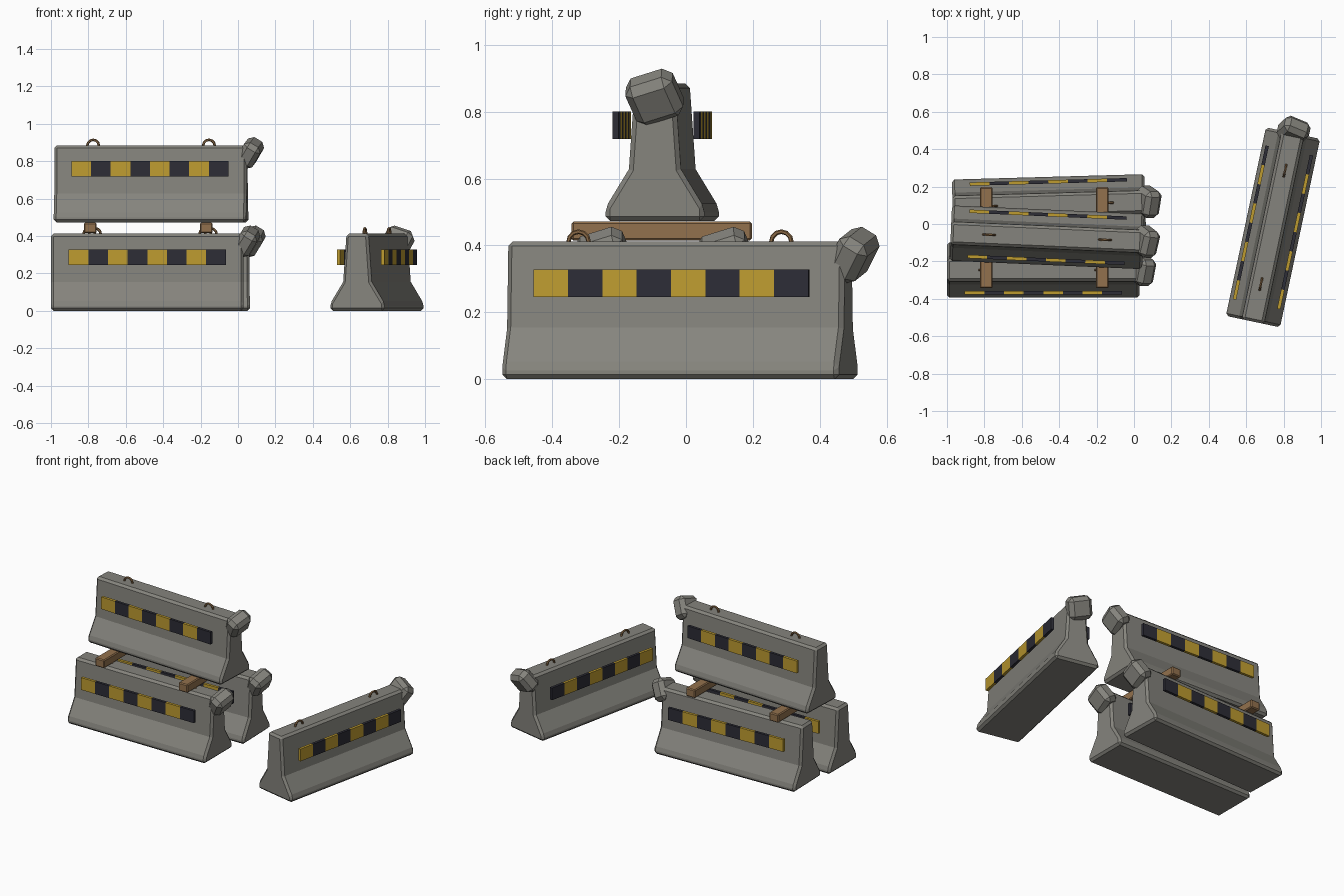
import bpy, bmesh, math
from mathutils import Matrix, Vector

if "Cube" in bpy.data.objects:
    bpy.data.objects.remove(bpy.data.objects["Cube"])


def material(name, rgb):
    m = bpy.data.materials.new(name)
    m.diffuse_color = (*rgb, 1)
    m.use_nodes = True
    m.node_tree.nodes["Principled BSDF"].inputs["Base Color"].default_value = m.diffuse_color
    return m


CONCRETE = material("concrete grey", (0.235, 0.23, 0.205))
YELLOW = material("hazard yellow", (0.52, 0.335, 0.03))
DARK = material("hazard black", (0.026, 0.026, 0.037))
WOOD = material("timber brown", (0.29, 0.165, 0.075))
RUST = material("rusty steel", (0.25, 0.14, 0.06))


def finish(bm, name, mats, matrix, bevel=0.0):
    bmesh.ops.recalc_face_normals(bm, faces=bm.faces)
    me = bpy.data.meshes.new(name)
    bm.to_mesh(me)
    bm.free()
    for m in mats:
        me.materials.append(m)
    ob = bpy.data.objects.new(name, me)
    bpy.context.collection.objects.link(ob)
    ob.matrix_world = matrix
    if bevel:
        mod = ob.modifiers.new("chamfer", 'BEVEL')
        mod.width = bevel
        mod.segments = 1
        mod.limit_method = 'ANGLE'
        mod.angle_limit = math.radians(30)
    return ob


def box(bm, centre, size, index=0):
    mat = Matrix.Translation(centre) @ Matrix.Diagonal((*size, 1))
    verts = bmesh.ops.create_cube(bm, size=1, matrix=mat)["verts"]
    for f in {f for v in verts for f in v.link_faces}:
        f.material_index = index


LENGTH = 1.03
HALF_PROFILE = [(0.148, 0), (0.148, 0.04), (0.078, 0.155), (0.06, 0.412)]


def barrier(label, x, y, z, angle):
    place = Matrix.Translation((x, y, z)) @ Matrix.Rotation(math.radians(angle), 4, 'Z')

    # concrete body: mirrored profile pushed along x
    bm = bmesh.new()
    outline = HALF_PROFILE + [(-w, h) for w, h in reversed(HALF_PROFILE)]
    face = bm.faces.new([bm.verts.new((-LENGTH / 2, w, h)) for w, h in outline])
    ext = bmesh.ops.extrude_face_region(bm, geom=[face], use_keep_orig=True)["geom"]
    bmesh.ops.translate(bm, vec=(LENGTH, 0, 0),
                        verts=[g for g in ext if isinstance(g, bmesh.types.BMVert)])
    finish(bm, label + "_body", [CONCRETE], place, 0.014)

    # tilted concrete lump on the top end corner
    bm = bmesh.new()
    box(bm, (0, 0, 0), (0.10, 0.15, 0.142))
    tilt = Matrix.Rotation(math.radians(31), 4, 'Y') @ Matrix.Rotation(math.radians(20), 4, 'X')
    finish(bm, label + "_end_lump", [CONCRETE],
           place @ Matrix.Translation((0.53, 0, 0.371)) @ tilt, 0.025)

    # striped hazard boards standing off both sides
    bm = bmesh.new()
    for side in (-1, 1):
        for i in range(8):
            box(bm, ((i - 3.5) * 0.105, side * 0.121, 0.287), (0.105, 0.018, 0.082), i % 2)
    finish(bm, label + "_hazard_boards", [YELLOW, DARK], place)

    # half-ring lifting eyes
    bm = bmesh.new()
    for cx in (-0.31, 0.31):
        rings = []
        for i in range(7):
            a = math.pi * i / 6
            out = Vector((math.cos(a), 0, math.sin(a)))
            mid = Vector((cx, 0, 0.41)) + out * 0.031
            rings.append([bm.verts.new(mid + 0.007 * (math.cos(t) * out + math.sin(t) * Vector((0, 1, 0))))
                          for t in [math.tau * k / 6 for k in range(6)]])
        for r, s in zip(rings, rings[1:]):
            for k in range(6):
                bm.faces.new((r[k], r[(k + 1) % 6], s[(k + 1) % 6], s[k]))
        bm.faces.new(rings[0])
        bm.faces.new(rings[-1])
    finish(bm, label + "_lifting_eyes", [RUST], place)


barrier("front_barrier", -0.485, -0.246, 0, 0)
barrier("rear_barrier", -0.455, 0.104, 0, 1.6)
barrier("upper_barrier", -0.465, -0.071, 0.473, -2.5)
barrier("loose_barrier", 0.743, -0.018, 0, 78)

# timber spacers between the layers
for name, px in (("left_spacer", -0.79), ("right_spacer", -0.17)):
    bm = bmesh.new()
    box(bm, (0, 0, 0), (0.068, 0.54, 0.056))
    finish(bm, name, [WOOD], Matrix.Translation((px, -0.073, 0.443)), 0.006)
